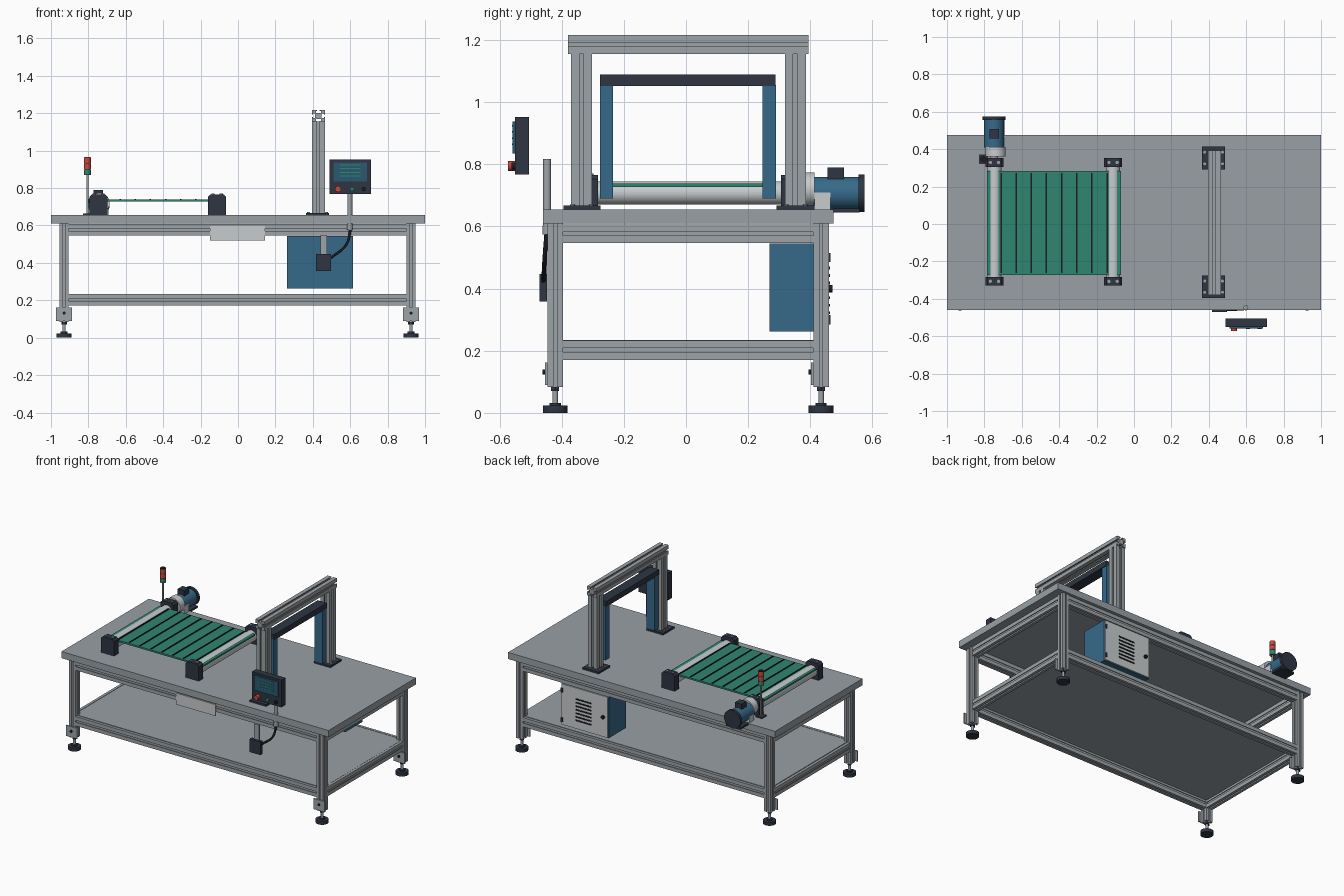
import bpy, bmesh, math
from mathutils import Vector

if "Cube" in bpy.data.objects:
    bpy.data.objects.remove(bpy.data.objects["Cube"])


def mat(name, r, g, b):
    m = bpy.data.materials.new(name)
    lin = [((c / 255 + 0.055) / 1.055) ** 2.4 for c in (r, g, b)]
    m.diffuse_color = (*lin, 1)
    m.use_nodes = True
    m.node_tree.nodes["Principled BSDF"].inputs["Base Color"].default_value = m.diffuse_color
    return m


ALU = mat("aluminium grey", 158, 164, 168)
TOP = mat("table grey", 152, 160, 165)
LIGHT = mat("light grey", 200, 204, 206)
DARK = mat("charcoal", 46, 53, 66)
BLACK = mat("black", 26, 28, 32)
BLUE = mat("steel blue", 54, 106, 138)
GREEN = mat("belt green", 48, 134, 112)
RED = mat("signal red", 200, 72, 62)
SCREEN = mat("screen blue", 40, 88, 112)


def prism(name, pts, a, b, axis, material, centre=(0, 0, 0), smooth=False):
    """Extrude a 2D outline from a to b along an axis (outline axes follow cyclically)."""
    bm = bmesh.new()

    def place(u, v, w):
        p = {'z': (u, v, w), 'x': (w, u, v), 'y': (v, w, u)}[axis]
        return bm.verts.new(Vector(p) + Vector(centre))
    lo = [place(u, v, a) for u, v in pts]
    hi = [place(u, v, b) for u, v in pts]
    n = len(pts)
    bm.faces.new(lo[::-1])
    bm.faces.new(hi)
    for i in range(n):
        j = (i + 1) % n
        bm.faces.new((lo[i], lo[j], hi[j], hi[i]))
    me = bpy.data.meshes.new(name)
    bm.to_mesh(me)
    bm.free()
    me.materials.append(material)
    ob = bpy.data.objects.new(name, me)
    bpy.context.collection.objects.link(ob)
    if smooth:
        bpy.ops.object.select_all(action='DESELECT')
        ob.select_set(True)
        bpy.context.view_layer.objects.active = ob
        bpy.ops.object.shade_smooth_by_angle(angle=math.radians(35))
    return ob


def box(name, x, y, z, material):
    pts = [(x[0], y[0]), (x[1], y[0]), (x[1], y[1]), (x[0], y[1])]
    return prism(name, pts, z[0], z[1], 'z', material)


def cyl(name, c, r, a, b, axis, material, n=32):
    """Cylinder; the centre's component along the axis is zero, a and b are absolute."""
    pts = [(r * math.cos(2 * math.pi * i / n), r * math.sin(2 * math.pi * i / n)) for i in range(n)]
    return prism(name, pts, a, b, axis, material, c, True)


def slot_bar(name, c, w, h, a, b, axis):
    """Extruded bar with a T-slot on each of its four sides."""
    side = [(.5, -.5), (.5, -.1), (.42, -.1), (.42, -.2), (.26, -.2),
            (.26, .2), (.42, .2), (.42, .1), (.5, .1)]
    pts = []
    for k in range(4):
        for u, v in side:
            for _ in range(k):
                u, v = -v, u
            pts.append((u * w, v * h))
    return prism(name, pts, a, b, axis, ALU, c)


# Table top and lower shelf
box("table_top", (-1, 1), (-.46, .475), (.61, .655), TOP)
box("lower_shelf", (-.93, .93), (-.42, .434), (.222, .234), TOP)

# Legs, levelling feet and foot brackets
YF, YB = -.421, .435
for x, sx in ((-.93, "left"), (.925, "right")):
    for y, sy in ((YF, "front"), (YB, "back")):
        tag = f"{sy}_{sx}"
        slot_bar(f"leg_{tag}", (x, y, 0), .05, .05, .084, .61, 'z')
        cyl(f"foot_pad_{tag}", (x, y, 0), .04, 0, .023, 'z', DARK)
        cyl(f"foot_collar_{tag}", (x, y, 0), .018, .023, .032, 'z', DARK)
        cyl(f"foot_stem_{tag}", (x, y, 0), .009, .03, .09, 'z', ALU, 16)
        cyl(f"foot_nut_{tag}", (x, y, 0), .015, .07, .084, 'z', DARK, 6)
        box(f"foot_bracket_{tag}", (x - .042, x + .042), (y - .033, y - .025), (.09, .162), ALU)
        cyl(f"bracket_bolt_{tag}", (x, 0, .132), .008, y - .041, y - .033, 'y', BLACK, 16)

# Upper and lower rails
for z, h, tag in ((.577, .06, "upper"), (.202, .062, "lower")):
    for y, s in ((YF, "front"), (YB, "back")):
        slot_bar(f"{tag}_rail_{s}", (0, y, z), .045, h, -.905, .9, 'x')
    for x, s in ((-.93, "left"), (.925, "right")):
        slot_bar(f"{tag}_rail_{s}", (x, 0, z), h, .045, YF + .025, YB - .025, 'y')

# Blank plate on the front rail
box("front_plate", (-.15, .145), (-.449, -.441), (.52, .597), LIGHT)

# Gantry with its base plates
GX = .43
for y, s, p0, p1 in ((-.336, "front", -.395, -.275), (.352, "back", .292, .414)):
    slot_bar(f"gantry_post_{s}", (GX, y, 0), .068, .068, .665, 1.156, 'z')
    box(f"gantry_base_{s}", (.364, .487), (p0, p1), (.655, .667), DARK)
    for bx in (.378, .473):
        for by in (p0 + .03, p1 - .03):
            cyl(f"base_bolt_{s}", (bx, by, 0), .008, .667, .671, 'z', ALU, 12)
slot_bar("gantry_beam", (GX, 0, 1.186), .062, .068, -.38, .394, 'y')

# Scanning frame inside the gantry
box("scanner_side_front", (.4, .46), (-.277, -.235), (.69, 1.056), BLUE)
box("scanner_side_back", (.4, .46), (.246, .29), (.69, 1.056), BLUE)
box("scanner_bar", (.396, .464), (-.277, .288), (1.053, 1.09), DARK)

# Belt conveyor with slats, rollers and bearing blocks
box("belt", (-.786, -.07), (-.272, .283), (.727, .738), GREEN)
for i in range(8):
    sx = -.711 + i * .081
    box(f"belt_slat_{i + 1}", (sx - .004, sx + .004), (-.262, .274), (.737, .742), BLACK)
for x, s in ((-.746, "left"), (-.112, "right")):
    cyl(f"roller_{s}", (x, 0, .708), .0375, -.29, .312, 'y', LIGHT)
    for y0, y1, t in ((-.33, -.283, "front"), (.305, .353, "back")):
        outline = [(.655, x - .049), (.753, x - .049), (.766, x - .036), (.766, x + .036),
                   (.753, x + .049), (.655, x + .049)]
        prism(f"bearing_{t}_{s}", outline[::-1] and outline, y0, y1, 'y', DARK)
        for dx in (-.022, .022):
            cyl(f"bearing_bolt_{t}_{s}", (x + dx, (y0 + y1) / 2, 0), .009, .766, .77, 'z', ALU, 12)

# Drive motor
MX, MZ = -.748, .707
cyl("motor_shaft", (MX, 0, MZ), .02, .345, .39, 'y', ALU)
cyl("motor_gearbox", (MX + .008, 0, .72), .054, .36, .413, 'y', LIGHT)
cyl("motor_body", (MX, 0, MZ), .053, .41, .556, 'y', BLUE)
cyl("motor_cap", (MX, 0, MZ), .061, .555, .574, 'y', DARK)
box("motor_mount", (-.80, -.692), (.413, .465), (.655, .71), LIGHT)
box("motor_foot", (-.80, -.692), (.474, .558), (.645, .658), DARK)
box("motor_terminal_box", (-.772, -.722), (.456, .508), (.75, .79), DARK)

# Signal tower
LX, LY = -.805, .347
box("tower_base", (LX - .025, LX + .025), (LY - .025, LY + .025), (.655, .663), DARK)
cyl("tower_pole", (LX, LY, 0), .006, .66, .872, 'z', ALU, 16)
for z0, m, s in ((.87, GREEN, "low"), (.902, RED, "middle"), (.934, RED, "high")):
    cyl(f"tower_lamp_{s}", (LX, LY, 0), .019, z0, z0 + .029, 'z', m, 24)
    cyl(f"tower_ring_{s}", (LX, LY, 0), .0165, z0 + .028, z0 + .032, 'z', BLACK, 24)

# Control panel on its pole
box("panel_case", (.49, .71), (-.55, -.506), (.768, .952), DARK)
box("panel_screen", (.51, .69), (-.558, -.55), (.835, .938), SCREEN)
for i in range(4):
    z = .862 + i * .02
    box(f"screen_line_{i + 1}", (.545, .655), (-.56, -.557), (z, z + .005), GREEN)
cyl("panel_stop_button", (.535, 0, .795), .016, -.573, -.55, 'y', RED)
cyl("panel_start_button", (.61, 0, .795), .011, -.562, -.55, 'y', GREEN)
cyl("panel_knob", (.672, 0, .795), .011, -.562, -.55, 'y', BLACK)
cyl("panel_pole", (.598, -.447, 0), .013, .585, .817, 'z', ALU, 24)
cyl("pole_end", (.598, -.447, 0), .015, .575, .603, 'z', ALU, 16)

# Junction box with hanger and cable
box("junction_hanger", (.44, .476), (-.455, -.447), (.44, .55), ALU)
box("junction_box", (.417, .497), (-.471, -.447), (.358, .447), DARK)
cu = bpy.data.curves.new("cable", 'CURVE')
cu.dimensions = '3D'
cu.bevel_depth = .007
cu.bevel_resolution = 3
sp = cu.splines.new('BEZIER')
sp.bezier_points.add(2)
for bp, co in zip(sp.bezier_points, ((.602, -.449, .58), (.58, -.455, .5), (.495, -.459, .425))):
    bp.co = co
    bp.handle_left_type = bp.handle_right_type = 'AUTO'
cu.materials.append(BLACK)
bpy.context.collection.objects.link(bpy.data.objects.new("cable", cu))

# Electrical cabinet with door, vents and handle
box("cabinet_body", (.262, .615), (.268, .452), (.262, .545), BLUE)
box("cabinet_door", (.266, .611), (.452, .46), (.266, .541), LIGHT)
for i in range(7):
    z = .318 + i * .024
    box(f"cabinet_vent_{i + 1}", (.385, .505), (.459, .463), (z, z + .009), BLACK)
cyl("cabinet_lock", (.297, 0, .4), .012, .46, .472, 'y', BLACK, 16)
for z in (.3, .5):
    box("cabinet_hinge", (.6, .613), (.459, .465), (z - .015, z + .015), DARK)
